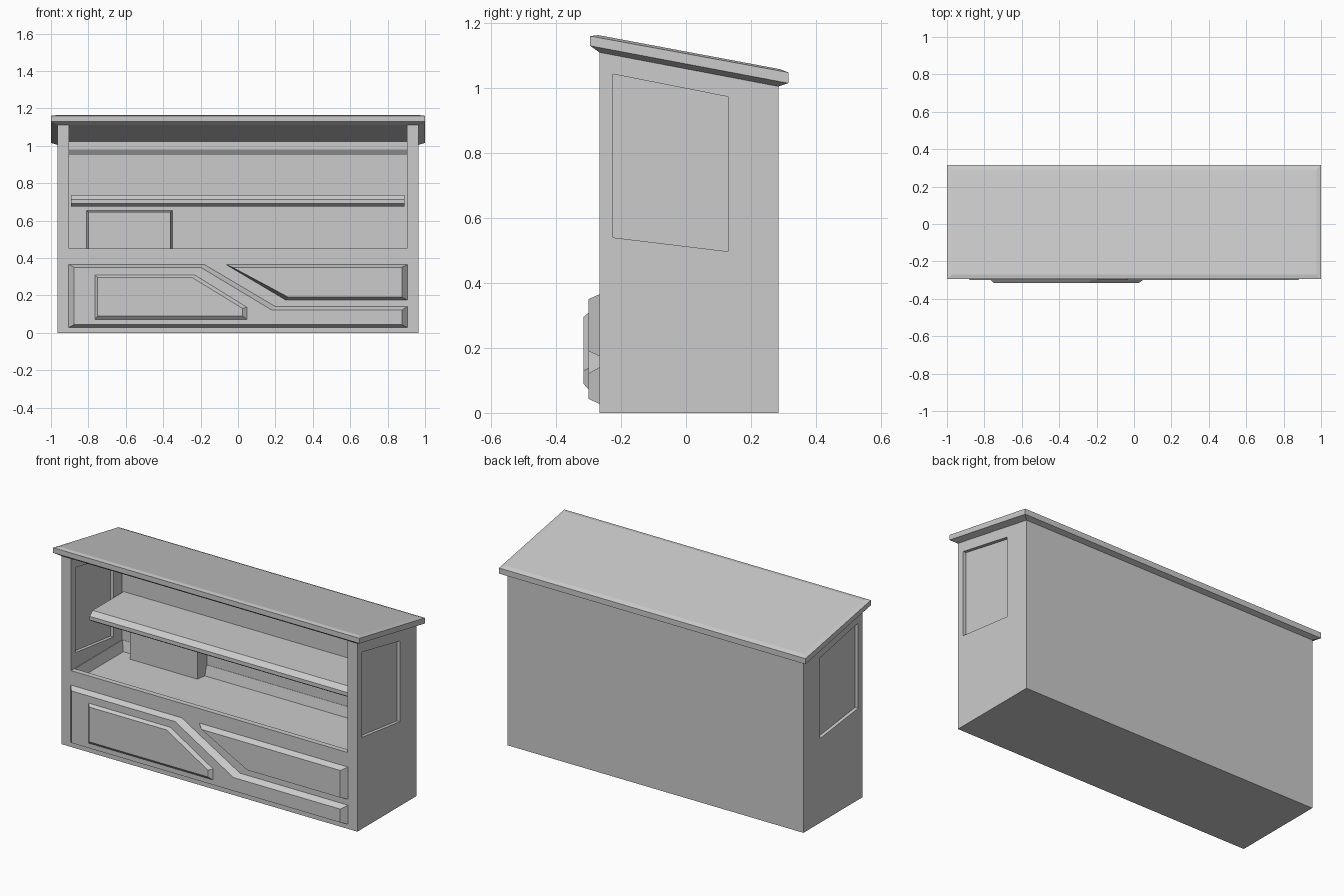
import bpy
import bmesh

if "Cube" in bpy.data.objects:
    bpy.data.objects.remove(bpy.data.objects["Cube"], do_unlink=True)

grey = bpy.data.materials.new("plain_grey")
grey.use_nodes = True
grey.diffuse_color = (0.6, 0.6, 0.6, 1)
grey.node_tree.nodes["Principled BSDF"].inputs["Base Color"].default_value = grey.diffuse_color


def loft(name, rings):
    """Bridge rings of equal point count and cap both ends."""
    bm = bmesh.new()
    loops = [[bm.verts.new(p) for p in ring] for ring in rings]
    n = len(loops[0])
    for a, b in zip(loops, loops[1:]):
        for i in range(n):
            j = (i + 1) % n
            bm.faces.new((a[i], a[j], b[j], b[i]))
    bm.faces.new(loops[0][::-1])
    bm.faces.new(loops[-1])
    bmesh.ops.recalc_face_normals(bm, faces=bm.faces)
    mesh = bpy.data.meshes.new(name)
    bm.to_mesh(mesh)
    bm.free()
    mesh.materials.append(grey)
    obj = bpy.data.objects.new(name, mesh)
    bpy.context.collection.objects.link(obj)
    return obj


def at_x(profile, x):
    return [(x, y, z) for y, z in profile]


def at_y(profile, y):
    return [(x, y, z) for x, z in profile]


def rect(x, y0, y1, z0, z1=None):
    """Rectangle seen from above, sloping from z0 in front to z1 behind."""
    z1 = z0 if z1 is None else z1
    return [(-x, y0, z0), (x, y0, z0), (x, y1, z1), (-x, y1, z1)]


FRONT, BACK, SIDE, INNER = -0.267, 0.285, 0.966, 0.903

# Side walls with a window pane recessed on both faces
wall = [(FRONT, 0), (BACK, 0), (BACK, 1.005), (FRONT, 1.11)]
window = [(-0.225, 0.54), (0.13, 0.497), (0.13, 0.973), (-0.225, 1.043)]
for name, s in (("left", 1), ("right", -1)):
    loft(name + "_side_wall", [
        at_x(window, s * 0.946), at_x(window, s * SIDE), at_x(wall, s * SIDE),
        at_x(wall, s * INNER), at_x(window, s * INNER), at_x(window, s * 0.923)])

# Back wall, thicker along its top edge
back = [(BACK, 0), (BACK, 1.005), (0.19, 1.023), (0.19, 0.98), (0.21, 0.95), (0.21, 0)]
loft("back_wall", [at_x(back, -INNER), at_x(back, INNER)])

# Counter with a sunken top
loft("counter", [
    rect(INNER, FRONT, 0.21, 0), rect(INNER, FRONT, 0.21, 0.45),
    rect(0.9, -0.235, 0.208, 0.45), rect(0.885, -0.22, 0.195, 0.39)])

# Shelf with a chamfered front edge
shelf = [(0.21, 0.675), (-0.085, 0.675), (-0.107, 0.69),
         (-0.107, 0.712), (-0.08, 0.737), (0.21, 0.737)]
loft("shelf", [at_x(shelf, -0.893), at_x(shelf, 0.89)])

# Small cabinet against the back wall
cabinet_back = [(-0.81, 0.385), (-0.35, 0.385), (-0.35, 0.655), (-0.81, 0.655)]
cabinet_front = [(-0.8, 0.385), (-0.362, 0.385), (-0.362, 0.645), (-0.8, 0.645)]
loft("cabinet", [at_y(cabinet_back, 0.212), at_y(cabinet_front, 0.138)])

# Raised panels on the front, each with sloping edges
lower_base = [(-0.905, 0.028), (0.905, 0.028), (0.905, 0.14),
              (0.2, 0.14), (-0.18, 0.365), (-0.905, 0.365)]
lower_face = [(-0.877, 0.043), (0.877, 0.043), (0.877, 0.122),
              (0.18, 0.122), (-0.2, 0.35), (-0.877, 0.35)]
upper_base = [(-0.065, 0.365), (0.255, 0.175), (0.905, 0.175), (0.905, 0.365)]
upper_face = [(-0.03, 0.35), (0.27, 0.19), (0.877, 0.19), (0.877, 0.35)]
badge_base = [(-0.765, 0.072), (0.047, 0.072), (0.047, 0.137), (-0.23, 0.308), (-0.765, 0.308)]
badge_face = [(-0.75, 0.09), (0.025, 0.09), (0.025, 0.13), (-0.245, 0.295), (-0.75, 0.295)]
for name, base, face, y0, y1 in (
        ("lower_front_panel", lower_base, lower_face, FRONT, -0.3),
        ("upper_front_panel", upper_base, upper_face, FRONT, -0.3),
        ("inner_front_panel", badge_base, badge_face, -0.3, -0.316)):
    loft(name, [at_y(base, y0 + 0.002), at_y(base, y0), at_y(face, y1)])

# Sloping roof with chamfers above and below the rim
loft("roof", [
    rect(SIDE, FRONT, BACK, 1.11, 1.005), rect(1, -0.295, 0.315, 1.13, 1.015),
    rect(1, -0.295, 0.315, 1.16, 1.048), rect(0.975, -0.27, 0.29, 1.163, 1.058)])
